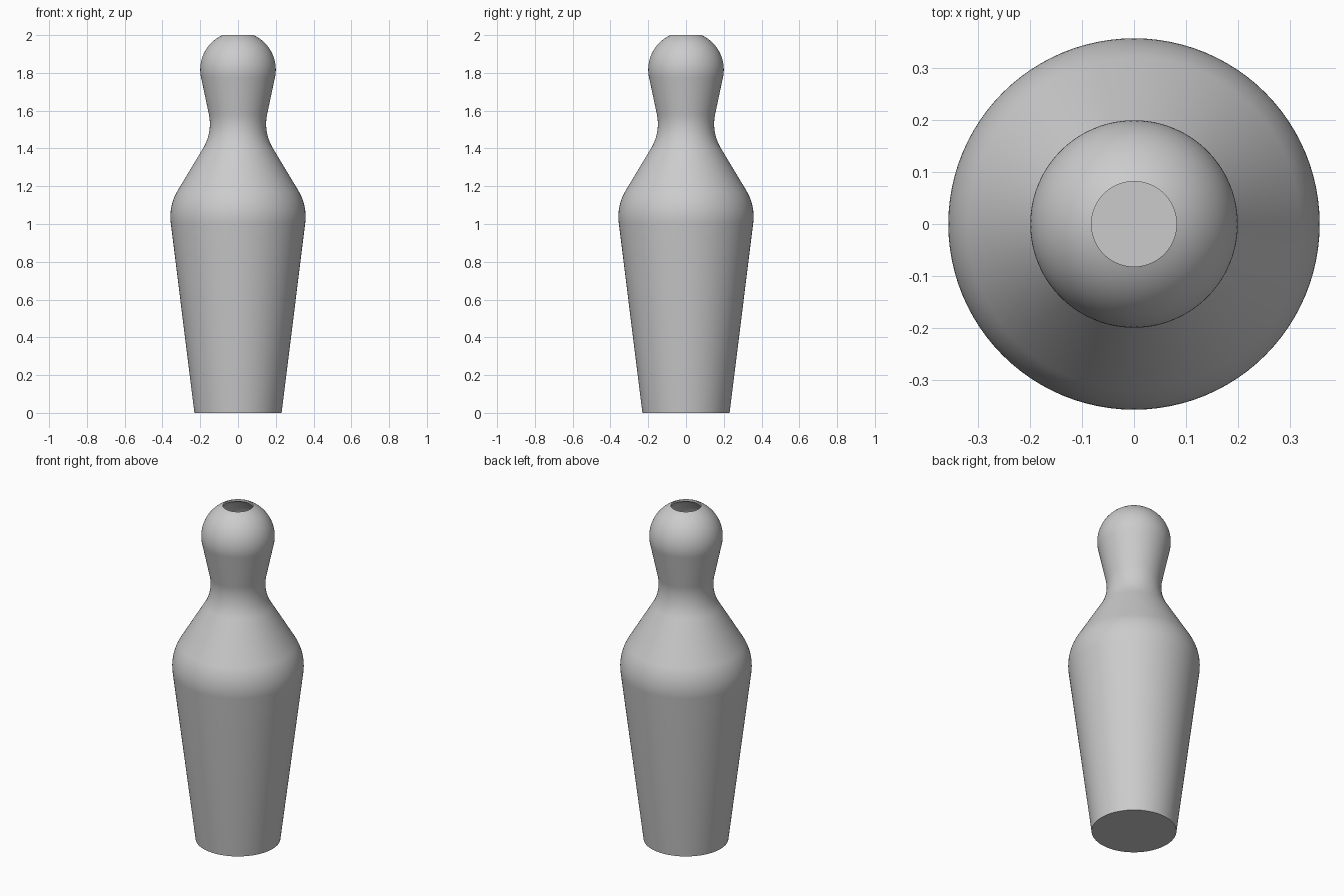
import bpy
import bmesh
from math import radians, degrees, cos, sin, tan, acos, tau

if "Cube" in bpy.data.objects:
    bpy.data.objects.remove(bpy.data.objects["Cube"], do_unlink=True)

WALL = 0.013        # shell thickness
MOUTH = 0.082       # radius of the top opening
TAPER, SLOPE, FLARE = 7.1, 31, 12   # side angles of body, shoulder and neck
SEGMENTS = 96


def arc(r, z, radius, start, end, steps=14):
    """Points of a circular arc in the (radius, height) plane."""
    angles = [radians(start + (end - start) * i / steps) for i in range(steps + 1)]
    return [(r + radius * cos(a), z + radius * sin(a)) for a in angles]


def side_profile(inset):
    """Side outline from base to mouth, moved inward by inset."""
    head = 0.2 - inset
    shoulder = arc(0.088, 1.038, 0.27 - inset, -TAPER, SLOPE)
    neck = arc(0.399, 1.53, 0.25 + inset, 180 + SLOPE, 180 - FLARE)
    dome = arc(0, 1.8175, head, -FLARE, degrees(acos(MOUTH / head)), 24)
    r, z = shoulder[0]
    foot = (r - (z - inset) * tan(radians(TAPER)), inset)
    return [foot] + shoulder + neck + dome


# Closed outline: base, outside, mouth lip, inside, inner floor
outline = [(0, 0)] + side_profile(0) + side_profile(WALL)[::-1] + [(0, WALL)]

# Turn the outline around the vertical axis
bm = bmesh.new()
verts = [bm.verts.new((r, 0, z)) for r, z in outline]
edges = [bm.edges.new(pair) for pair in zip(verts, verts[1:])]
bmesh.ops.spin(bm, geom=verts + edges, cent=(0, 0, 0), axis=(0, 0, 1),
               angle=tau, steps=SEGMENTS)
bmesh.ops.remove_doubles(bm, verts=bm.verts, dist=0.0002)
bmesh.ops.recalc_face_normals(bm, faces=bm.faces)
mesh = bpy.data.meshes.new("hollow_pin")
bm.to_mesh(mesh)
bm.free()
pin = bpy.data.objects.new("hollow_pin", mesh)
bpy.context.collection.objects.link(pin)

# Plain grey surface
grey = bpy.data.materials.new("light_grey")
grey.use_nodes = True
colour = (0.6, 0.6, 0.6, 1)
grey.diffuse_color = colour
grey.node_tree.nodes["Principled BSDF"].inputs["Base Color"].default_value = colour
mesh.materials.append(grey)

# Smooth sides with crisp base and lip edges
bpy.ops.object.select_all(action="DESELECT")
pin.select_set(True)
bpy.context.view_layer.objects.active = pin
bpy.ops.object.shade_smooth_by_angle(angle=radians(30))
